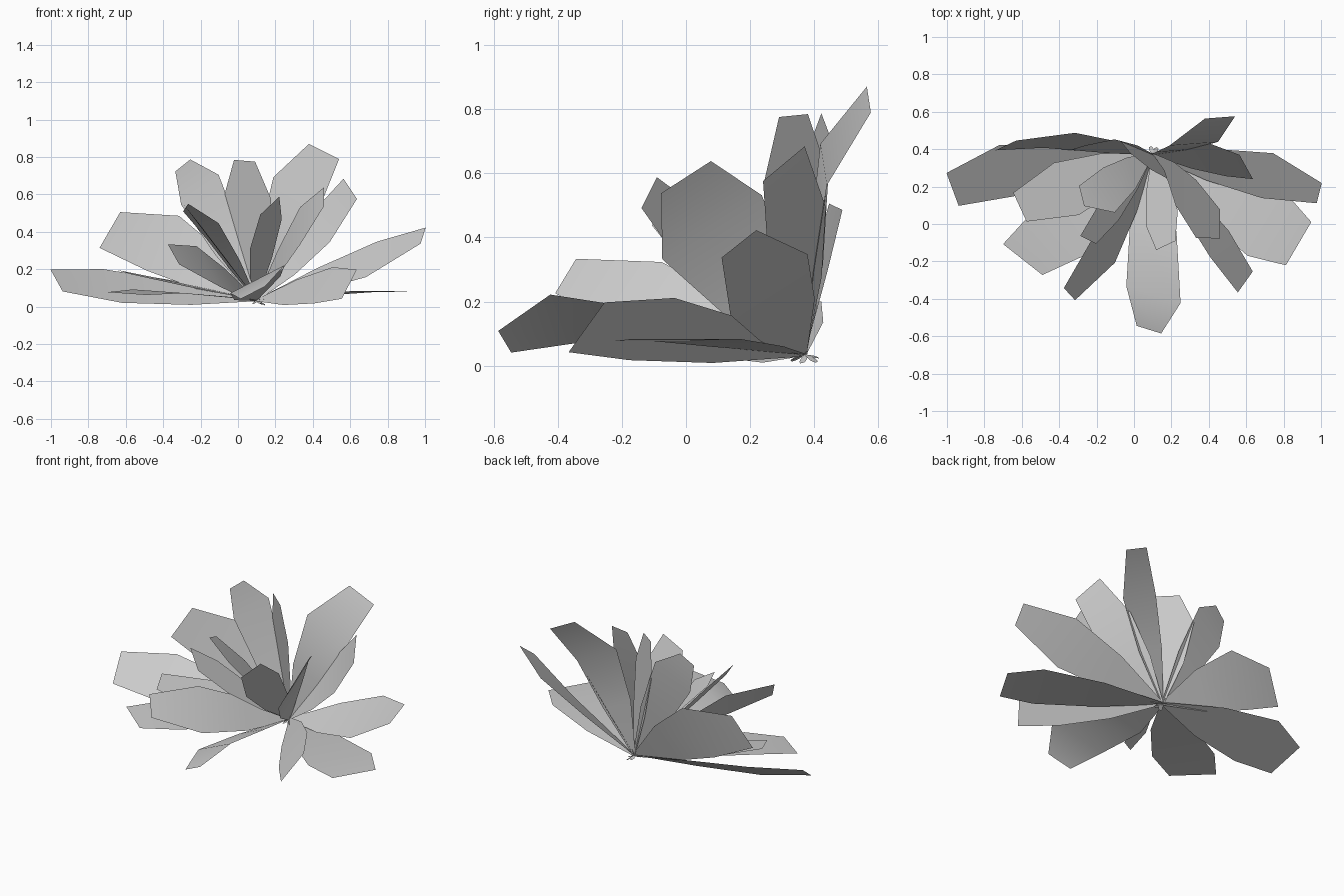
import bpy, bmesh, math, random
from mathutils import Vector

if "Cube" in bpy.data.objects:
    bpy.data.objects.remove(bpy.data.objects["Cube"])

random.seed(4)
ROOT = Vector((0.1, 0.37, 0.035))


def leaf(name, tip, half, wide_at=0.7, tip_w=0.6, bend=(0, 0, 0), mid_w=0.7):
    """Paddle leaf: narrow root, widest near the end, blunt tip, optional bend."""
    tip, half, bend = Vector(tip), Vector(half), Vector(bend)
    bm = bmesh.new()
    # position along leaf, width, share of the bend
    stations = [(0, 0.06, 0), (wide_at * 0.5, mid_w, 0.6),
                (wide_at, 1.0, 1.0), (1, tip_w, 0)]
    rows = []
    for t, w, b in stations:
        c = ROOT.lerp(tip, t) + bend * b
        rows.append((bm.verts.new(c + half * w), bm.verts.new(c - half * w)))
    for (a, b), (c, d) in zip(rows, rows[1:]):
        bm.faces.new((a, b, d, c))
    bmesh.ops.recalc_face_normals(bm, faces=bm.faces)
    me = bpy.data.meshes.new(name)
    bm.to_mesh(me)
    bm.free()
    me.shade_smooth()
    ob = bpy.data.objects.new(name, me)
    bpy.context.collection.objects.link(ob)
    return ob


# low spreading leaves
leaf("low_left_leaf", (-.97, .185, .14), (-.05, .135, .09), .72, .65, (0, .05, 0))
leaf("low_right_leaf", (.99, .165, .38), (.03, .12, .095), .69, .45, (0, .03, -.02))
leaf("low_front_leaf", (.08, -.565, .075), (-.145, .045, -.075), .8, .45,
     (.02, 0, .08), .85)
leaf("low_left_front_leaf", (-.595, -.19, .07), (-.14, .11, .01), .78, .75,
     (.02, 0, .02))
leaf("low_left_inner_leaf", (-.61, .09, .185), (-.065, .14, .02), .65, .55)
leaf("low_right_front_leaf", (.595, -.31, .12), (.05, .07, .097), .7, .8,
     (.01, 0, .02))
leaf("low_right_flat_leaf", (.88, -.105, .078), (.1, .17, 0), .78, .68, (0, 0, .015))

# middle leaves leaning to the front
leaf("mid_left_front_leaf", (-.345, -.375, .28), (-.06, .065, .107), .7, .5,
     (.05, .01, .01))
leaf("mid_right_leaf", (.46, 0, .588), (0, .155, .1), .7, .5, (-.02, -.03, .01))
leaf("mid_front_leaf", (.17, -.115, .54), (.085, .04, .08), .7, .6)
leaf("mid_left_leaf", (-.28, .15, .53), (-.03, .12, -.045), .72, .45, (.04, -.03, .01))
leaf("mid_left_narrow_leaf", (-.245, -.085, .49), (-.06, .03, .075), .7, .7)

# tall leaves at the back
leaf("back_left_leaf", (-.685, .42, .41), (.085, .04, .147), .65, .65, (.01, .045, .06))
leaf("tall_left_leaf", (-.295, .41, .755), (.1, .03, .08), .82, .4, (.02, .02, 0))
leaf("tall_centre_leaf", (.035, .335, .78), (-.125, .1, .01), .74, .45)
leaf("tall_back_leaf", (.46, .57, .83), (-.13, -.01, .065), .72, .62, (-.04, -.085, .02))
leaf("tall_right_leaf", (.6, .305, .63), (-.05, .09, .075), .68, .72, (0, .02, -.02))

# short ragged stubs around the crown
for i in range(6):
    a = i * math.tau / 6 + random.uniform(-.3, .3)
    d = Vector((math.cos(a), math.sin(a), random.uniform(-.7, .5)))
    side = Vector((-math.sin(a), math.cos(a), 0.3)) * 0.012
    end = ROOT + d * 0.045
    end.z = max(end.z, 0.004)
    leaf("crown_stub", end, side)
